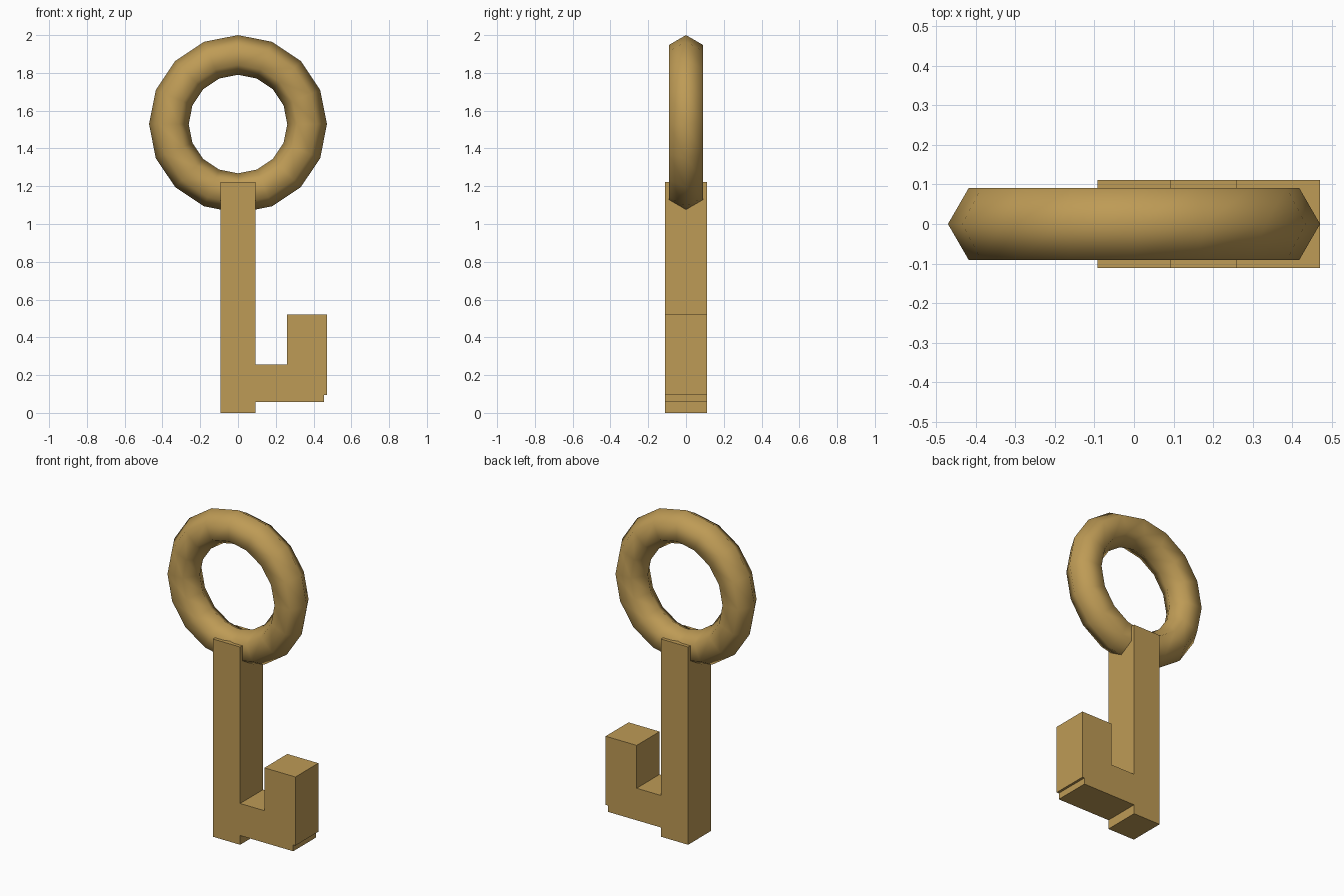
import bpy, bmesh, math

if "Cube" in bpy.data.objects:
    bpy.data.objects.remove(bpy.data.objects["Cube"])

brass = bpy.data.materials.new("brass")
brass.diffuse_color = (0.515, 0.328, 0.092, 1)
brass.use_nodes = True
brass.node_tree.nodes["Principled BSDF"].inputs["Base Color"].default_value = brass.diffuse_color

# Ring handle: 16 segments, six-sided tube, standing upright
bpy.ops.mesh.primitive_torus_add(
    major_segments=16, minor_segments=6, major_radius=0.366, minor_radius=0.105,
    location=(0, 0, 1.529), rotation=(math.pi / 2, 0, 0))
ring = bpy.context.object
ring.name = "ring_handle"
ring.data.materials.append(brass)
for p in ring.data.polygons:
    p.use_smooth = True

# Shaft with hooked bit: one side profile (x, z) extruded through the depth
DEPTH = 0.112
profile = [(-0.093, 0), (0.093, 0), (0.093, 0.057), (0.456, 0.057),
           (0.456, 0.096), (0.471, 0.096), (0.471, 0.52), (0.259, 0.52),
           (0.259, 0.255), (0.093, 0.255), (0.093, 1.222), (-0.093, 1.222)]
bm = bmesh.new()
face = bm.faces.new([bm.verts.new((x, -DEPTH, z)) for x, z in profile])
ext = bmesh.ops.extrude_face_region(bm, geom=[face], use_keep_orig=True)
moved = [v for v in ext["geom"] if isinstance(v, bmesh.types.BMVert)]
bmesh.ops.translate(bm, verts=moved, vec=(0, 2 * DEPTH, 0))
bmesh.ops.recalc_face_normals(bm, faces=bm.faces)
mesh = bpy.data.meshes.new("shaft_and_bit")
bm.to_mesh(mesh)
bm.free()
mesh.materials.append(brass)
shaft = bpy.data.objects.new("shaft_and_bit", mesh)
bpy.context.collection.objects.link(shaft)
